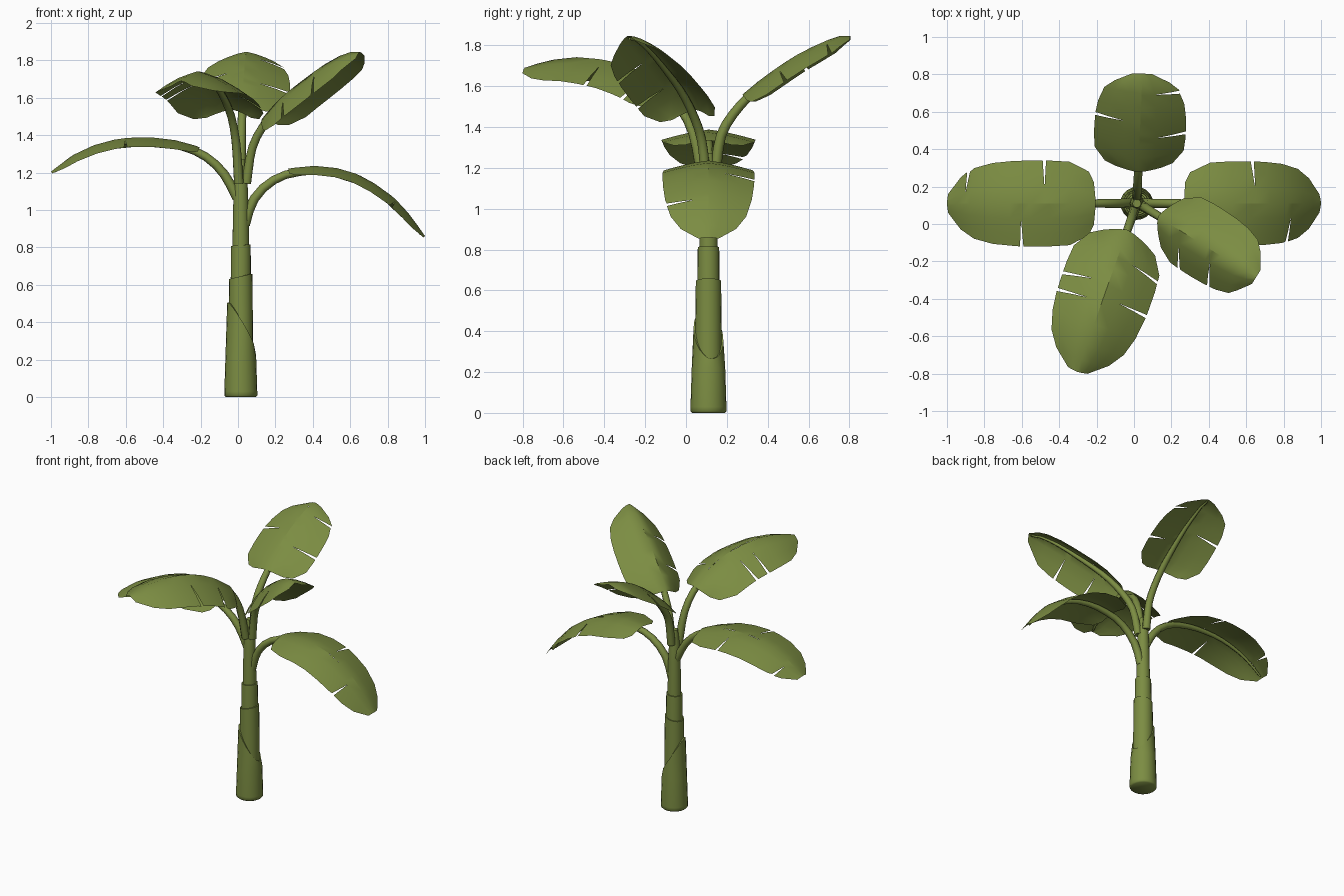
import bpy, bmesh, math
from mathutils import Vector

if "Cube" in bpy.data.objects:
    bpy.data.objects.remove(bpy.data.objects["Cube"])

CENTRE = Vector((0.015, 0.11, 0))
green = bpy.data.materials.new("leaf_green")
green.diffuse_color = (0.2, 0.265, 0.055, 1)
green.use_nodes = True
green.node_tree.nodes["Principled BSDF"].inputs["Base Color"].default_value = green.diffuse_color


def finish(name, bm, angle=50):
    me = bpy.data.meshes.new(name)
    bm.to_mesh(me)
    bm.free()
    ob = bpy.data.objects.new(name, me)
    bpy.context.collection.objects.link(ob)
    me.materials.append(green)
    bpy.ops.object.select_all(action='DESELECT')
    ob.select_set(True)
    bpy.context.view_layer.objects.active = ob
    bpy.ops.object.shade_smooth_by_angle(angle=math.radians(angle))
    return ob


def skin(bm, rings):
    """Join equal vertex rings into a capped tube."""
    rings = [[bm.verts.new(p) for p in r] for r in rings]
    n = len(rings[0])
    for a, b in zip(rings, rings[1:]):
        for i in range(n):
            bm.faces.new((a[i], a[(i + 1) % n], b[(i + 1) % n], b[i]))
    bm.faces.new(rings[0][::-1])
    bm.faces.new(rings[-1])
    bmesh.ops.recalc_face_normals(bm, faces=bm.faces)


def sheath(name, profile, slant=0, toward=0, n=20):
    """Trunk layer: (radius, z) profile, top rings slanted up toward an angle."""
    bm = bmesh.new()
    rings = []
    for k, (r, z) in enumerate(profile):
        amp = slant if k >= len(profile) - 2 else 0
        rings.append([CENTRE + Vector((r * math.cos(t), r * math.sin(t), z + amp * math.cos(t - toward)))
                      for t in (2 * math.pi * i / n for i in range(n))])
    skin(bm, rings)
    finish(name, bm)


def lerp_table(table, x):
    for (x0, y0), (x1, y1) in zip(table, table[1:]):
        if x <= x1:
            return y0 + (y1 - y0) * max(0, x - x0) / (x1 - x0)
    return table[-1][1]


# half-width of the blade from base to tip
OUTLINE = [(0, 0.5), (0.03, 0.74), (0.16, 0.97), (0.3, 1), (0.5, 1), (0.68, 0.94),
           (0.82, 0.82), (0.92, 0.6), (1, 0.22)]
STATIONS = [0, 0.03, 0.16, 0.3, 0.42, 0.55, 0.68, 0.82, 0.92, 1]
COLS = [0, 0.35, 0.7, 1]


def leaf(name, heading, path, start, width, droop, slits, roll=0.0, stem=0.027):
    """Stalk along a (distance, z) path and a blade with edge slits (side, s)."""
    h = Vector((math.cos(heading), math.sin(heading), 0))
    left = Vector((-h.y, h.x, 0))
    # smooth path, with arc length
    q = [Vector(p) for p in path]
    q = [2 * q[0] - q[1]] + q + [2 * q[-1] - q[-2]]
    pts = []
    for a, b, c, d in zip(q, q[1:], q[2:], q[3:]):
        for k in range(8):
            t = k / 8
            pts.append(0.5 * (2 * b + (c - a) * t + (2 * a - 5 * b + 4 * c - d) * t * t
                              + (3 * b - a - 3 * c + d) * t ** 3))
    pts.append(q[-2])
    arc = [0]
    for a, b in zip(pts, pts[1:]):
        arc.append(arc[-1] + (b - a).length)
    total = arc[-1]
    dist = list(zip(arc, [p.x for p in pts]))
    high = list(zip(arc, [p.y for p in pts]))
    begin = next(s for s, d in dist if d >= start)

    def at(s):
        return CENTRE + h * lerp_table(dist, s) + Vector((0, 0, lerp_table(high, s)))

    def frame(s):
        t = (at(min(total, s + 0.03)) - at(max(0, s - 0.03))).normalized()
        n = t.cross(left)
        side = left * math.cos(roll) + n * math.sin(roll)
        return at(s), t, side, t.cross(side)

    # stalk and midrib
    bm = bmesh.new()
    rings = []
    for k in range(17):
        s = total * 0.985 * k / 16
        p, t, side, n = frame(s)
        r = lerp_table([(0, stem), (begin, 0.022), (total, 0.006)], s)
        rings.append([p - n * (r + 0.006) + r * (side * math.cos(a) + n * math.sin(a))
                      for a in (math.pi / 4 * i for i in range(8))])
    skin(bm, rings)
    finish(name + "_stalk", bm)

    # blade halves
    bm = bmesh.new()
    for sg in (1, -1):
        cuts = [s for g, s in slits if g == sg]
        marks = sorted([s for s in STATIONS if all(abs(s - c) > 0.035 for c in cuts)] + cuts)
        cache = {}

        def vert(s, col, shift):
            cut = s in cuts and col > 1
            key = (s, col, shift if cut else 0)
            if key not in cache:
                u = COLS[col]
                p, t, side, n = frame(begin + (total - begin) * s)
                w = width * lerp_table(OUTLINE, s)
                p = p + side * (sg * u * w) - n * (droop * w / width * u ** 1.35)
                if cut:
                    p = p + t * (shift * 0.009 * (u - 0.35) / 0.65)
                cache[key] = bm.verts.new(p)
            return cache[key]

        for a, b in zip(marks, marks[1:]):
            for c in range(len(COLS) - 1):
                f = [vert(a, c, 1), vert(b, c, -1), vert(b, c + 1, -1), vert(a, c + 1, 1)]
                bm.faces.new(f if sg > 0 else f[::-1])
    bmesh.ops.remove_doubles(bm, verts=bm.verts, dist=0.0005)
    finish(name + "_blade", bm)


# trunk: core wrapped by three shorter sheaths
sheath("trunk_core", [(0.048, 0.5), (0.044, 0.85), (0.04, 1.05), (0.035, 1.17), (0.022, 1.27)])
sheath("upper_sheath", [(0.055, 0.4), (0.053, 0.79), (0.052, 0.812), (0.044, 0.812)], 0.004)
sheath("middle_sheath", [(0.066, 0.2), (0.064, 0.45), (0.062, 0.645), (0.052, 0.645)], 0.014)
sheath("lower_sheath", [(0.08, 0), (0.088, 0.008), (0.088, 0.03), (0.082, 0.22), (0.073, 0.385), (0.06, 0.385)],
       0.12, math.radians(195))

# leaves
leaf("left_leaf", math.pi,
     [(-0.01, 1.08), (0.05, 1.19), (0.12, 1.27), (0.22, 1.335), (0.36, 1.375), (0.51, 1.388),
      (0.68, 1.375), (0.86, 1.315), (1.015, 1.205)],
     0.21, 0.23, 0.05, [(1, 0.48), (-1, 0.33), (-1, 0.86)])
leaf("right_leaf", 0,
     [(-0.01, 0.93), (0.03, 1.05), (0.1, 1.14), (0.19, 1.2), (0.28, 1.225), (0.43, 1.235), (0.6, 1.2),
      (0.77, 1.105), (0.89, 0.99), (0.985, 0.86)],
     0.25, 0.225, 0.05, [(1, 0.45), (-1, 0.72)])
leaf("back_leaf", math.radians(87.5),
     [(0, 1.18), (0.03, 1.36), (0.09, 1.47), (0.18, 1.57), (0.3, 1.665), (0.44, 1.757), (0.56, 1.815),
      (0.64, 1.845), (0.695, 1.845)],
     0.16, 0.245, 0.085, [(1, 0.53), (-1, 0.36), (-1, 0.8)])
leaf("front_leaf", math.radians(250.5),
     [(0, 1.15), (0.045, 1.36), (0.11, 1.49), (0.2, 1.58), (0.35, 1.67), (0.5, 1.72), (0.68, 1.742),
      (0.83, 1.725), (0.955, 1.69)],
     0.145, 0.25, 0.125, [(1, 0.22), (1, 0.5), (-1, 0.4), (-1, 0.53)])
leaf("front_right_leaf", math.radians(-32),
     [(0, 1.15), (0.04, 1.34), (0.12, 1.47), (0.24, 1.59), (0.4, 1.70), (0.55, 1.79), (0.67, 1.84),
      (0.75, 1.845)],
     0.12, 0.2, 0.13, [(-1, 0.28), (-1, 0.6)], roll=0.15)
